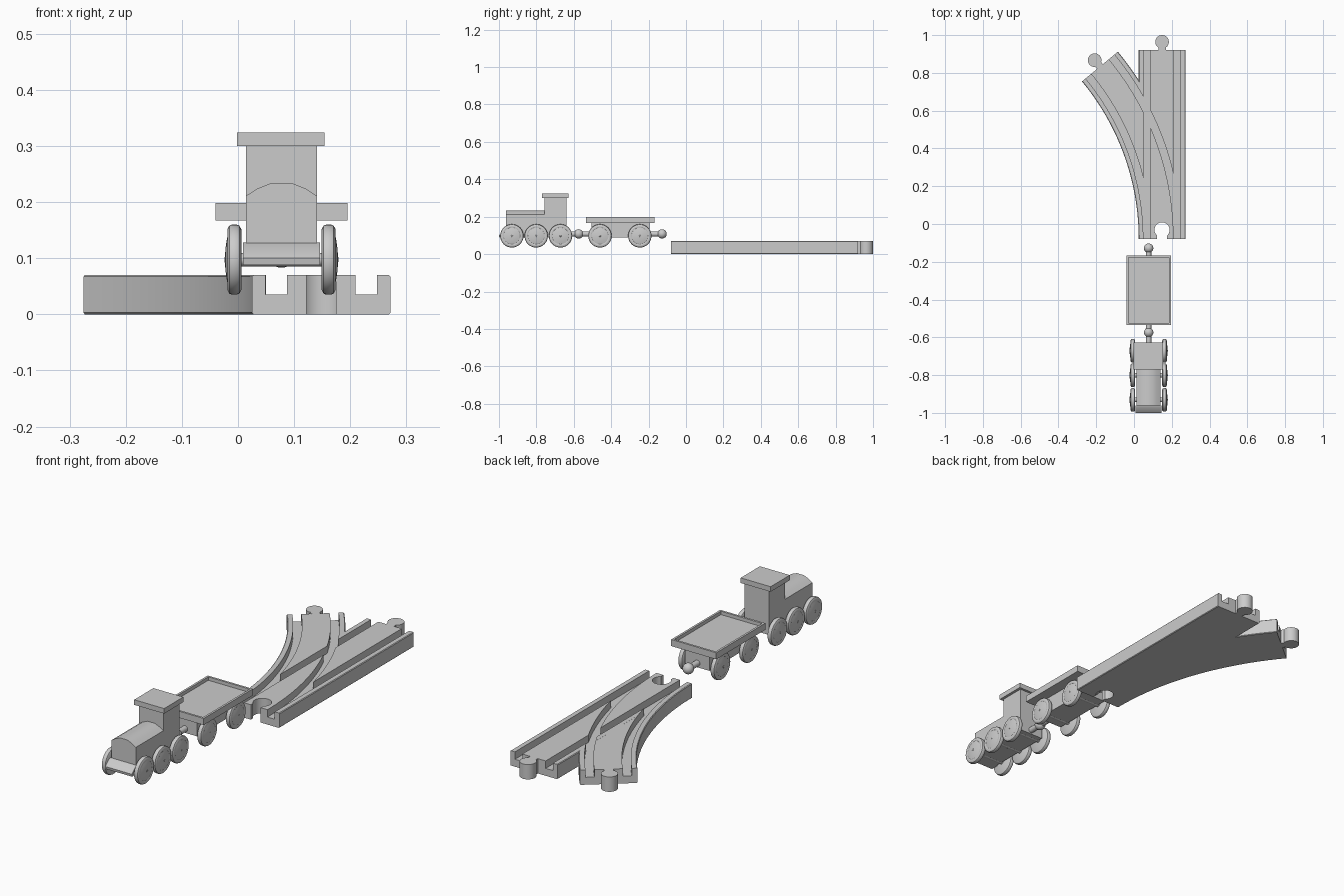
import bpy, bmesh, math
from mathutils import Matrix, Vector

if "Cube" in bpy.data.objects:
    bpy.data.objects.remove(bpy.data.objects["Cube"])

GREY = bpy.data.materials.new("light grey")
GREY.diffuse_color = (0.6, 0.6, 0.6, 1)
GREY.use_nodes = True
GREY.node_tree.nodes["Principled BSDF"].inputs["Base Color"].default_value = GREY.diffuse_color


def finish(name, bm, angle=30):
    bmesh.ops.recalc_face_normals(bm, faces=bm.faces[:])
    me = bpy.data.meshes.new(name)
    bm.to_mesh(me)
    bm.free()
    me.materials.append(GREY)
    for p in me.polygons:
        p.use_smooth = True
    me.set_sharp_from_angle(angle=math.radians(angle))
    ob = bpy.data.objects.new(name, me)
    bpy.context.collection.objects.link(ob)
    return ob


def loft(name, rings, closed=False):
    """Skin a list of point rings; cap both ends."""
    bm = bmesh.new()
    vs = [[bm.verts.new(p) for p in r] for r in rings]
    n = len(rings[0])
    for a, b in zip(vs, vs[1:]):
        for i in range(n):
            j = (i + 1) % n
            bm.faces.new((a[i], a[j], b[j], b[i]))
    bm.faces.new(vs[0])
    bm.faces.new(vs[-1][::-1])
    return finish(name, bm)


def extrude_y(name, profile, y0, y1):
    return loft(name, [[(x, y, z) for x, z in profile] for y in (y0, y1)])


def extrude_x(name, profile, x0, x1):
    return loft(name, [[(x, y, z) for y, z in profile] for x in (x0, x1)])


def box(name, x0, x1, y0, y1, z0, z1):
    return extrude_y(name, [(x0, z0), (x1, z0), (x1, z1), (x0, z1)], y0, y1)


def lathe_x(name, profile, x, y, z, seg=40):
    """Revolve (offset, radius) points about an axis along x."""
    rings = []
    for dx, r in profile:
        rings.append([(x + dx, y + r * math.cos(2 * math.pi * i / seg),
                       z + r * math.sin(2 * math.pi * i / seg)) for i in range(seg)])
    return loft(name, rings)


# ---------------- track ----------------
MID, Y0, Y1, H = 0.1485, -0.08, 0.92, 0.07
HALF, R, END = 0.1235, 1.433, math.radians(39.6)
CX = MID - R


def straight(name, profile, y0, y1):
    return extrude_y(name, [(MID + o, z) for o, z in profile], y0, y1)


def curved(name, profile, a0, a1, n=40):
    rings = []
    for i in range(n + 1):
        a = a0 + (a1 - a0) * i / n
        rings.append([(CX + (R + o) * math.cos(a), Y0 + (R + o) * math.sin(a), z)
                      for o, z in profile])
    return loft(name, rings)


def keyhole(name, r, h, length, z0, z1, place):
    """Round peg outline with a neck towards local -y."""
    a = math.asin(h / r)
    pts = [(-h, -length), (h, -length)]
    for i in range(33):
        t = -math.pi / 2 + a + (2 * math.pi - 2 * a) * i / 32
        pts.append((r * math.cos(t), r * math.sin(t)))
    return loft(name, [[place @ Vector((x, y, z)) for x, y in pts] for z in (z0, z1)])


def rail_profile(d):
    c = 0.003
    return [(-HALF, c), (-HALF + c, d), (HALF - c, d), (HALF, c),
            (HALF, H - c), (HALF - c, H - d), (-HALF + c, H - d), (-HALF, H - c)]


def groove(side, floor):
    a, b = side * 0.061, side * 0.099
    return [(a, floor), (b, floor), (b, 0.12), (a, 0.12)]


track = straight("switch_track", rail_profile(0), Y0, Y1)
tools = [(curved("branch", rail_profile(0.0001), math.radians(0.5), END), 'UNION')]
for s in (-1, 1):
    tools.append((straight("groove_cutter", groove(s, 0.035), -0.2, 1.1), 'DIFFERENCE'))
    tools.append((curved("curve_cutter", groove(s, 0.0351), -0.06, END + 0.04, 46), 'DIFFERENCE'))
tools.append((keyhole("socket_cutter", 0.04, 0.026, 0.1, -0.05, 0.15,
                      Matrix.Translation((MID, -0.031, 0))), 'DIFFERENCE'))
for ob, op in tools:
    m = track.modifiers.new(op, 'BOOLEAN')
    m.object, m.operation, m.solver = ob, op, 'EXACT'
dg = bpy.context.evaluated_depsgraph_get()
baked = bpy.data.meshes.new_from_object(track.evaluated_get(dg))
track.modifiers.clear()
track.data = baked
for p in baked.polygons:
    p.use_smooth = True
baked.set_sharp_from_angle(angle=math.radians(20))
for ob, op in tools:
    bpy.data.objects.remove(ob)

# connector pegs on both far ends
keyhole("straight_peg", 0.036, 0.02, 0.045, 0, H, Matrix.Translation((MID, Y1 + 0.044, 0)))
ex, ey = CX + R * math.cos(END), Y0 + R * math.sin(END)
keyhole("branch_peg", 0.036, 0.02, 0.045, 0, H,
        Matrix.Translation((ex, ey, 0)) @ Matrix.Rotation(END, 4, 'Z') @ Matrix.Translation((0, 0.044, 0)))

# ---------------- train ----------------
TX, BW, AZ = 0.0775, 0.0635, 0.0975


def wheel_pair(name, y):
    # rounded tyre, domed face and axle stub
    prof = [(-0.0125, 0.002), (-0.0125, 0.054), (-0.009, 0.0605), (-0.004, 0.0625),
            (0.004, 0.0625), (0.009, 0.0605), (0.0125, 0.054), (0.0125, 0.047),
            (0.0115, 0.045), (0.0138, 0.034), (0.0158, 0.02), (0.0168, 0.005),
            (0.0178, 0.004), (0.0178, 0.001)]
    for s, side in ((-1, "left"), (1, "right")):
        lathe_x(f"{name}_{side}_wheel", [(s * d, r) for d, r in prof], TX + s * 0.084, y, AZ)
    lathe_x(f"{name}_axle", [(-0.08, 0.012), (0.08, 0.012)], TX, y, AZ, 16)


def coupling_ball(name, y):
    bm = bmesh.new()
    bmesh.ops.create_uvsphere(bm, u_segments=24, v_segments=14, radius=0.025,
                              matrix=Matrix.Translation((TX, y, 0.108)))
    finish(name, bm)


def stem(name, y0, y1):
    ring = [(TX + 0.014 * math.cos(t * math.pi / 8), 0.108 + 0.014 * math.sin(t * math.pi / 8))
            for t in range(16)]
    extrude_y(name, ring, y0, y1)


# engine body with arched boiler, cab, roof and front bumper
arch = [(-BW, 0.088), (BW, 0.088), (BW, 0.211), (0.043, 0.224), (0.018, 0.234),
        (-0.018, 0.234), (-0.043, 0.224), (-BW, 0.211)]
extrude_y("boiler", [(TX + x, z) for x, z in arch], -0.962, -0.757)
box("cab", TX - BW, TX + BW, -0.757, -0.638, 0.088, 0.301)
box("cab_roof", -0.002, 0.154, -0.77, -0.627, 0.30, 0.324)
extrude_x("front_bumper", [(-0.96, 0.088), (-0.998, 0.088), (-1.0, 0.1), (-0.972, 0.125),
                           (-0.96, 0.128)], TX - 0.069, TX + 0.069)
for i, y in enumerate((-0.931, -0.801, -0.671)):
    wheel_pair(f"engine_{i + 1}", y)

# wagon: chassis, tray deck with a raised rim
box("wagon_chassis", TX - BW, TX + BW, -0.505, -0.195, 0.088, 0.168)
x0, x1, y0, y1, t = -0.04, 0.195, -0.534, -0.168, 0.01
box("wagon_deck", x0, x1, y0, y1, 0.167, 0.182)
for s, a, b in (("left", x0, x0 + t), ("right", x1 - t, x1)):
    box(f"{s}_deck_rim", a, b, y0, y1, 0.182, 0.198)
for s, a, b in (("front", y0, y0 + t), ("back", y1 - t, y1)):
    box(f"{s}_deck_rim", x0 + t, x1 - t, a, b, 0.182, 0.198)
for i, y in enumerate((-0.46, -0.247)):
    wheel_pair(f"wagon_{i + 1}", y)

# couplings
coupling_ball("middle_coupling", -0.574)
coupling_ball("rear_coupling", -0.128)
stem("middle_coupling_stem", -0.638, -0.505)
stem("rear_coupling_stem", -0.195, -0.128)
